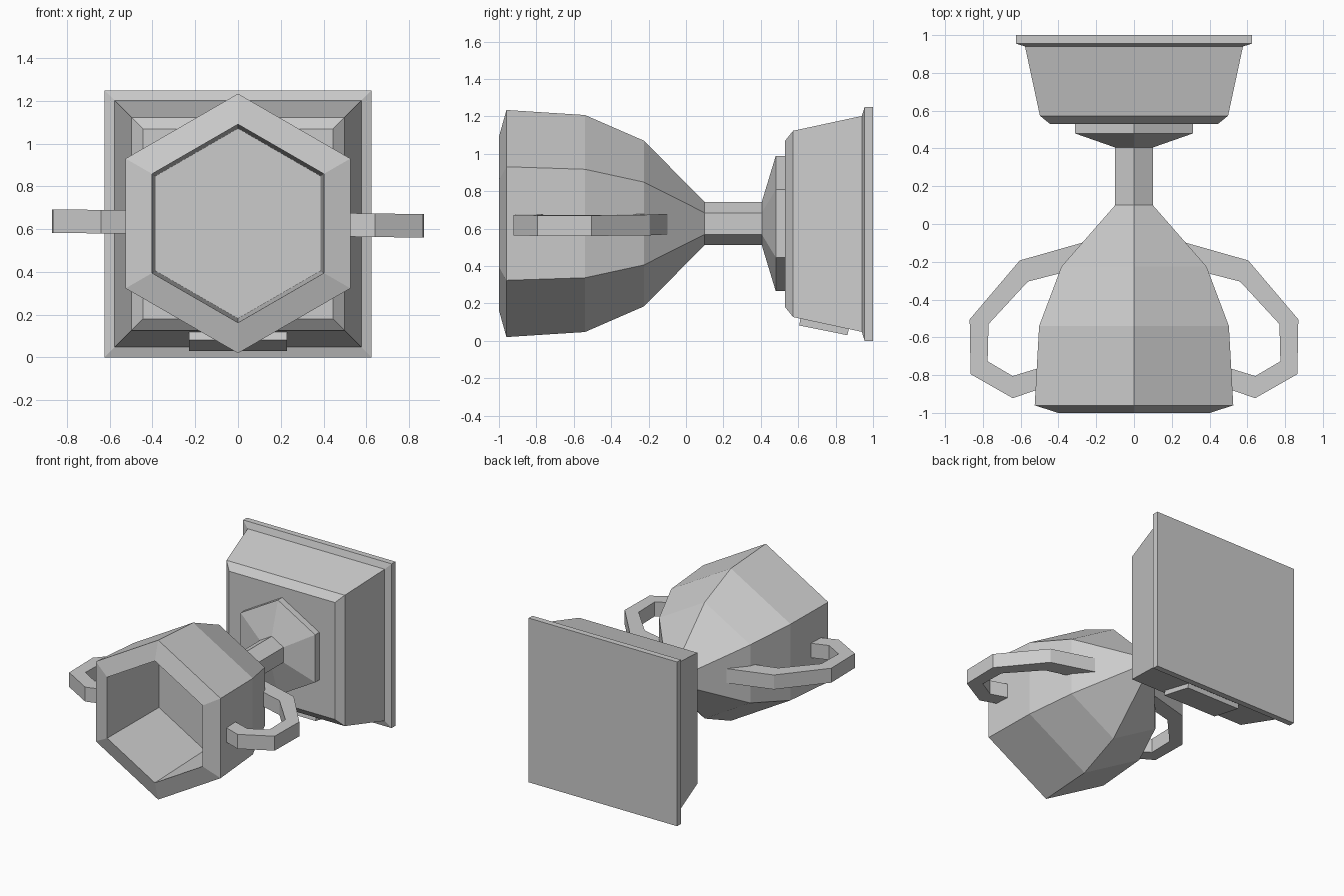
import bpy, bmesh, math

if "Cube" in bpy.data.objects:
    bpy.data.objects.remove(bpy.data.objects["Cube"])

ZC = 0.627  # height of the long axis


def finish(name, bm):
    bmesh.ops.recalc_face_normals(bm, faces=bm.faces)
    mesh = bpy.data.meshes.new(name)
    bm.to_mesh(mesh)
    bm.free()
    ob = bpy.data.objects.new(name, mesh)
    bpy.context.collection.objects.link(ob)
    return ob


def loft(name, rings):
    """Join equal-length rings of points with quads and cap both ends."""
    bm = bmesh.new()
    vs = [[bm.verts.new(p) for p in ring] for ring in rings]
    n = len(vs[0])
    for a, b in zip(vs, vs[1:]):
        for i in range(n):
            j = (i + 1) % n
            bm.faces.new((a[i], a[j], b[j], b[i]))
    bm.faces.new(vs[0])
    bm.faces.new(vs[-1])
    return finish(name, bm)


def polygon(y, r, sides, start, zc):
    angles = [start + 2 * math.pi * i / sides for i in range(sides)]
    return [(r * math.cos(a), y, zc + r * math.sin(a)) for a in angles]


# Hexagonal cup: inner floor, rim, outer wall, stem and flared foot
cup_profile = [(-0.40, 0.445), (-1.0, 0.464), (-0.96, 0.607), (-0.54, 0.58),
               (-0.225, 0.443), (0.10, 0.115), (0.405, 0.115),
               (0.48, 0.362), (0.54, 0.362)]
loft("cup_and_stem", [polygon(y, r, 6, math.pi / 2, ZC) for y, r in cup_profile])

# Square stepped base
base_profile = [(0.53, 0.445), (0.573, 0.498), (0.94, 0.577), (0.955, 0.625), (1.0, 0.625)]
loft("base", [polygon(y, h * math.sqrt(2), 4, math.pi / 4, 0.625) for y, h in base_profile])

# Blank plate on the lower sloping side of the base
plate = [(0.613, 0.125), (0.605, 0.082), (0.863, 0.03), (0.872, 0.07)]
loft("base_plate", [[(x, y, z) for y, z in plate] for x in (-0.23, 0.23)])

# Pair of angular handles with a slight tilt, ends sunk into the cup wall
outer = [(0.26, -0.095), (0.605, -0.193), (0.87, -0.505), (0.865, -0.795), (0.642, -0.922), (0.48, -0.867)]
inner = [(0.33, -0.245), (0.562, -0.305), (0.77, -0.53), (0.775, -0.727), (0.642, -0.805), (0.48, -0.755)]
for side, label in ((1, "right"), (-1, "left")):
    rings = []
    for o, i in zip(outer, inner):
        rings.append([(side * x, y, ZC - 0.013 * side * x + dz)
                      for (x, y), dz in ((o, -0.055), (o, 0.055), (i, 0.055), (i, -0.055))])
    loft(label + "_handle", rings)
